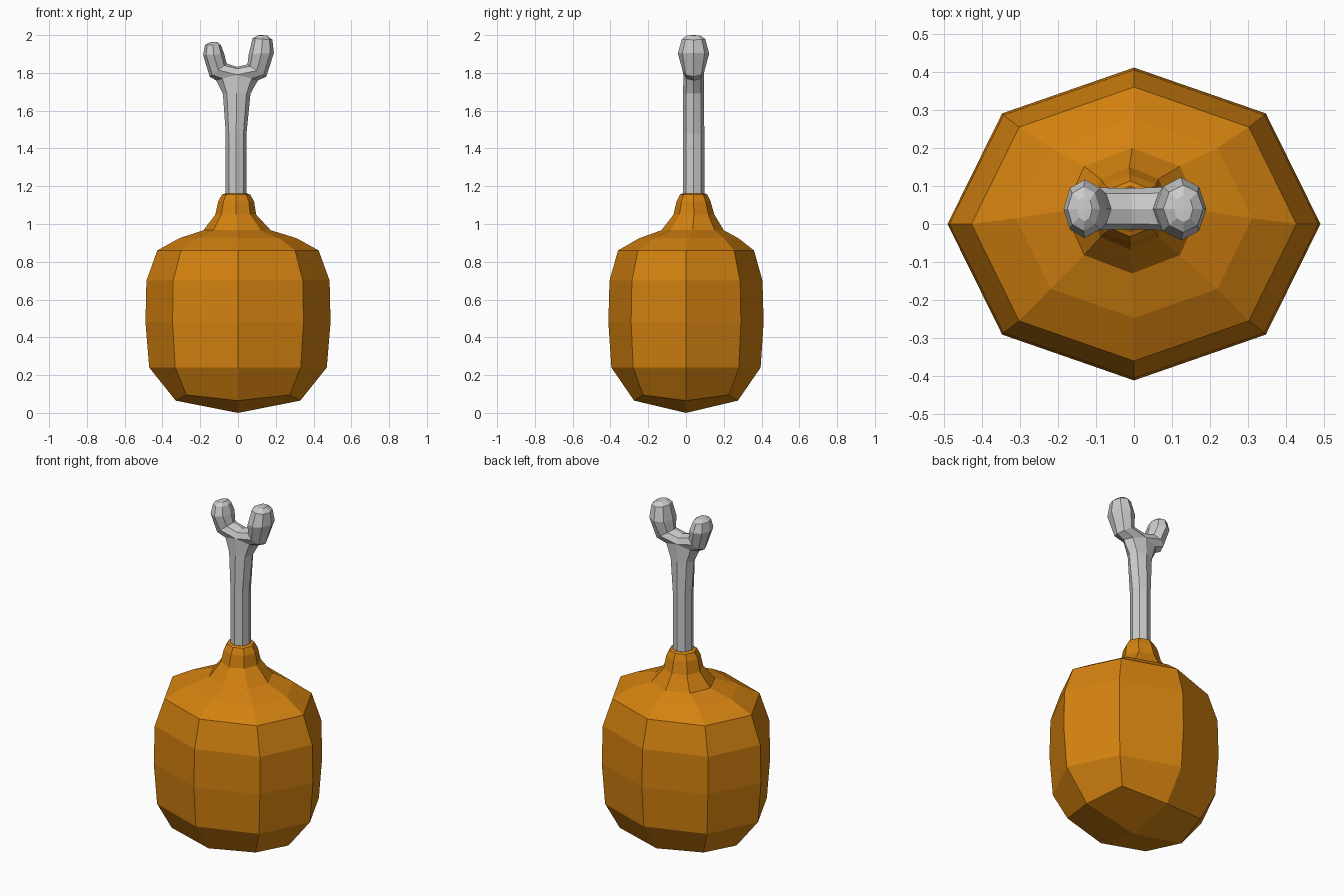
import bpy, bmesh
from math import cos, sin, pi

if "Cube" in bpy.data.objects:
    bpy.data.objects.remove(bpy.data.objects["Cube"])

N = 8
ANG = [2 * pi * i / N for i in range(N)]


def ring(bm, cx, cy, z, rx, ry, lift=0.0, diag=1.0):
    """Eight-sided loop; the diagonal corners can be lifted and pushed out."""
    out = []
    for i, a in enumerate(ANG):
        k = diag if i % 2 else 1
        out.append(bm.verts.new((cx + rx * k * cos(a), cy + ry * k * sin(a),
                                 z + (lift if i % 2 else 0))))
    return out


def bridge(bm, a, b):
    for i in range(N):
        j = (i + 1) % N
        bm.faces.new((a[i], a[j], b[j], b[i]))


def fan(bm, loop, co):
    """Close a loop with four quads around a centre point."""
    c = bm.verts.new(co)
    for i in range(0, N, 2):
        bm.faces.new((c, loop[i], loop[i + 1], loop[(i + 2) % N]))


def finish(bm, name, colour=None):
    bmesh.ops.recalc_face_normals(bm, faces=bm.faces)
    me = bpy.data.meshes.new(name)
    bm.to_mesh(me)
    bm.free()
    ob = bpy.data.objects.new(name, me)
    bpy.context.collection.objects.link(ob)
    if colour:
        mat = bpy.data.materials.new(name + "_colour")
        mat.diffuse_color = colour
        mat.use_nodes = True
        mat.node_tree.nodes["Principled BSDF"].inputs["Base Color"].default_value = mat.diffuse_color
        me.materials.append(mat)
    return ob


# Meat: stacked loops (centre x, centre y, z, radius x, radius y)
bm = bmesh.new()
loops = [ring(bm, 0, 0, 0.065, 0.33, 0.275, 0.03, 1.17)]
fan(bm, loops[0], (0, 0, 0))
for p in [(0, 0, 0.24, 0.47, 0.395), (0, 0, 0.48, 0.49, 0.411),
          (0, 0, 0.70, 0.485, 0.405), (0, 0, 0.86, 0.427, 0.36),
          (0, 0.015, 0.925, 0.31, 0.262), (-0.005, 0.035, 0.967, 0.178, 0.165),
          (-0.012, 0.042, 1.05, 0.108, 0.108), (-0.01, 0.04, 1.12, 0.095, 0.09),
          (-0.01, 0.04, 1.155, 0.075, 0.073), (-0.01, 0.04, 1.162, 0.058, 0.06)]:
    loops.append(ring(bm, *p))
    bridge(bm, loops[-2], loops[-1])
fan(bm, loops[-1], (-0.01, 0.04, 1.155))
finish(bm, "meat", (0.65, 0.22, 0.005, 1))

# Bone shaft
bm = bmesh.new()
CY = 0.04
prev = ring(bm, -0.01, CY, 1.12, 0.055, 0.057)
fan(bm, prev, (-0.01, CY, 1.12))
for z, cx, rx, ry in [(1.48, -0.01, 0.055, 0.057), (1.69, -0.007, 0.073, 0.055)]:
    nxt = ring(bm, cx, CY, z, rx, ry)
    bridge(bm, prev, nxt)
    prev = nxt
fork = ring(bm, -0.005, CY, 1.76, 0.11, 0.054, 0.01)
for i in (2, 6):
    fork[i].co.z = 1.79
bridge(bm, prev, fork)

# Saddle points shared by both branches of the fork
saddle = [bm.verts.new((-0.005, CY + y, z))
          for y, z in ((0.04, 1.822), (0, 1.832), (-0.04, 1.822))]

# Knobs: (inner x, inner z, outer x, outer z, half depth) for each loop
right = [(0.05, 1.845, 0.15, 1.78, 0.058), (0.057, 1.90, 0.19, 1.905, 0.083),
         (0.077, 1.983, 0.182, 1.975, 0.062), (0.105, 1.999, 0.155, 1.997, 0.035)]
left = [(-0.06, 1.85, -0.15, 1.78, 0.056), (-0.073, 1.90, -0.185, 1.895, 0.077),
        (-0.09, 1.947, -0.175, 1.948, 0.058), (-0.11, 1.963, -0.15, 1.961, 0.033)]
for data, ids in ((right, (0, 1, 2, 6, 7)), (left, (4, 3, 2, 6, 5))):
    prev = [fork[i] for i in ids[:3]] + saddle + [fork[i] for i in ids[3:]]
    for xi, zi, xo, zo, h in data:
        nxt = [bm.verts.new(((xi + xo) / 2 + (xo - xi) / 2 * cos(a),
                             CY + h * sin(a),
                             (zi + zo) / 2 + (zo - zi) / 2 * cos(a))) for a in ANG]
        bridge(bm, prev, nxt)
        prev = nxt
    fan(bm, prev, ((xi + xo) / 2, CY, (zi + zo) / 2 + 0.002))
finish(bm, "bone")
